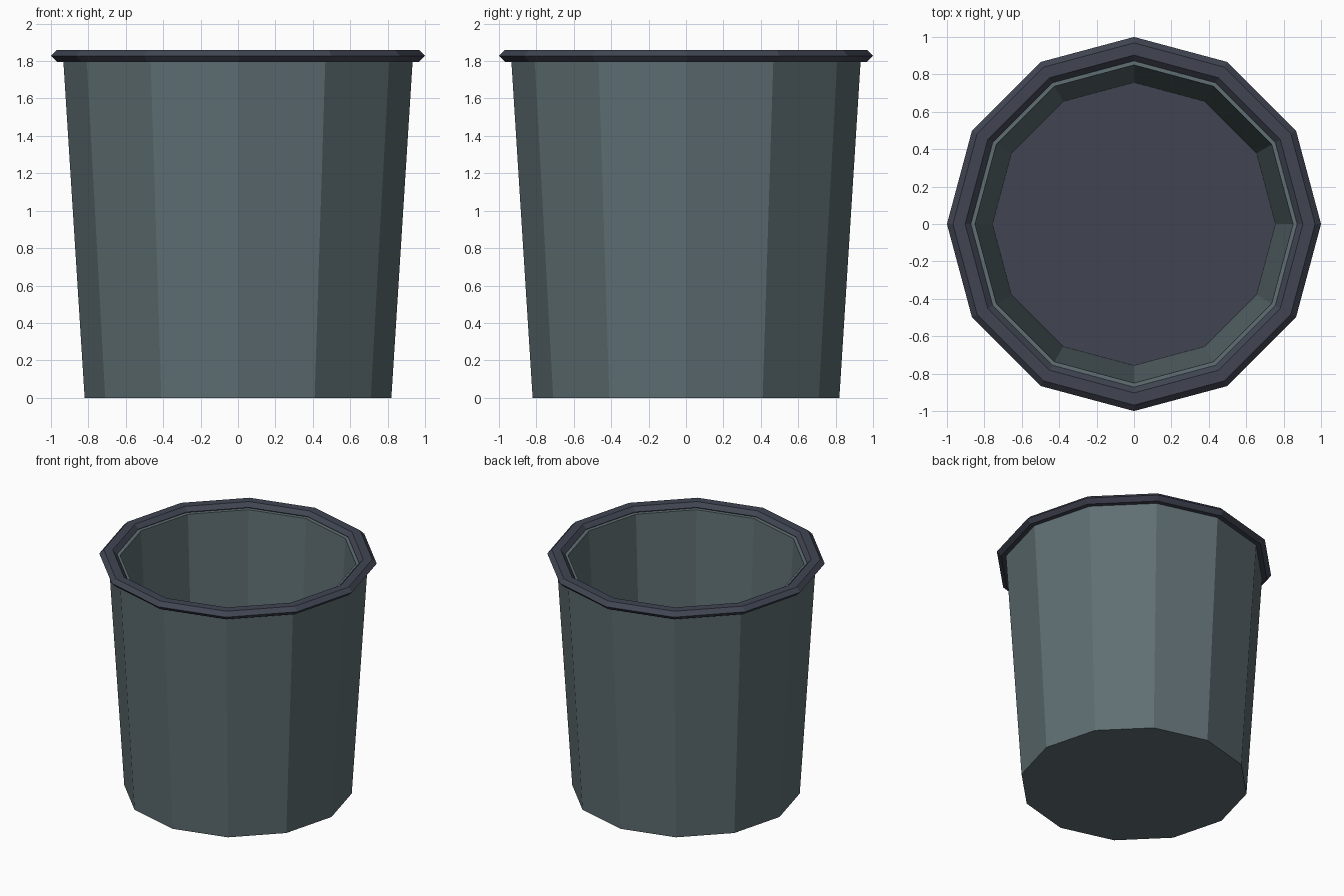
import bpy, bmesh, math

SIDES = 12

cube = bpy.data.objects.get("Cube")
if cube:
    bpy.data.objects.remove(cube, do_unlink=True)


def material(name, rgb):
    mat = bpy.data.materials.new(name)
    mat.use_nodes = True
    mat.diffuse_color = (*rgb, 1)
    mat.node_tree.nodes["Principled BSDF"].inputs["Base Color"].default_value = (*rgb, 1)
    return mat


def lathe(name, profile, mats, closed=False):
    """Turn a (radius, height) profile into a faceted ring; open ends are capped."""
    bm = bmesh.new()
    rings = []
    for r, z in profile:
        rings.append([bm.verts.new((r * math.cos(math.tau * i / SIDES),
                                    r * math.sin(math.tau * i / SIDES), z))
                      for i in range(SIDES)])
    pairs = list(zip(rings, rings[1:]))
    if closed:
        pairs.append((rings[-1], rings[0]))
    else:
        bm.faces.new(rings[0])
        bm.faces.new(rings[-1])
    for a, b in pairs:
        for i in range(SIDES):
            j = (i + 1) % SIDES
            bm.faces.new((a[i], a[j], b[j], b[i]))
    bmesh.ops.recalc_face_normals(bm, faces=bm.faces)
    mesh = bpy.data.meshes.new(name)
    bm.to_mesh(mesh)
    bm.free()
    for mat in mats:
        mesh.materials.append(mat)
    obj = bpy.data.objects.new(name, mesh)
    bpy.context.collection.objects.link(obj)
    return obj


wall_grey = material("wall grey", (0.115, 0.158, 0.172))
rim_slate = material("rim slate", (0.052, 0.060, 0.085))

# Tapered bucket: outer wall, top lip, inner wall, raised floor
bucket = lathe("bucket", [(0.82, 0), (0.935, 1.82), (0.85, 1.82), (0.757, 0.06)],
               [wall_grey, rim_slate])
# The inside floor is dark
for face in bucket.data.polygons:
    if face.normal.z > 0.9 and face.center.z < 1:
        face.material_index = 1

# Bevelled rim band around the mouth
lathe("rim", [(1.0, 1.828), (0.968, 1.86), (0.935, 1.86), (0.903, 1.86),
              (0.872, 1.828), (0.903, 1.796), (0.968, 1.796)],
      [rim_slate], closed=True)
